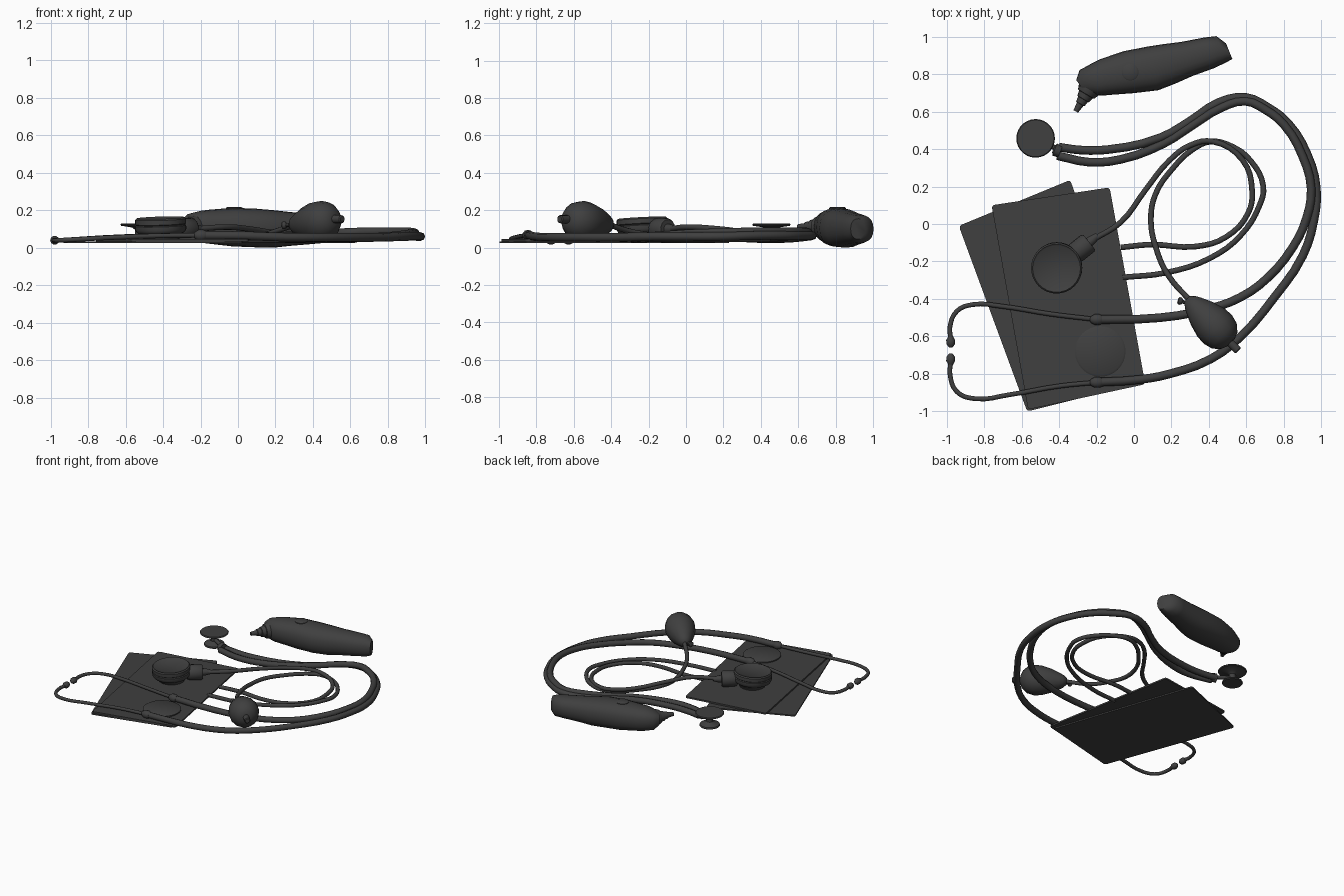
import bpy, bmesh, math
from mathutils import Vector

dark = bpy.data.materials.new("dark_grey")
dark.diffuse_color = (0.05, 0.05, 0.05, 1)


def finish(name, mesh, angle=40):
    ob = bpy.data.objects.new(name, mesh)
    bpy.context.collection.objects.link(ob)
    mesh.materials.clear()
    mesh.materials.append(dark)
    bpy.ops.object.select_all(action='DESELECT')
    ob.select_set(True)
    bpy.context.view_layer.objects.active = ob
    bpy.ops.object.shade_smooth_by_angle(angle=math.radians(angle))
    return ob


def skin(name, rings, angle=40):
    """Skin closed rings of points and cap both ends."""
    bm = bmesh.new()
    vs = [[bm.verts.new(p) for p in r] for r in rings]
    n = len(rings[0])
    for a, b in zip(vs, vs[1:]):
        for i in range(n):
            j = (i + 1) % n
            bm.faces.new((a[i], a[j], b[j], b[i]))
    bm.faces.new(vs[0][::-1])
    bm.faces.new(vs[-1])
    bmesh.ops.recalc_face_normals(bm, faces=bm.faces)
    me = bpy.data.meshes.new(name)
    bm.to_mesh(me)
    bm.free()
    return finish(name, me, angle)


def lathe(name, base, axis, profile, n=24, angle=40):
    """Turn (radius, distance) pairs around an axis."""
    q = Vector((0, 0, 1)).rotation_difference(Vector(axis).normalized())
    rings = [[Vector(base) + q @ Vector((r * math.cos(t), r * math.sin(t), h))
              for t in (2 * math.pi * i / n for i in range(n))] for r, h in profile]
    return skin(name, rings, angle)


def tube(name, pts, radius, res=4):
    cu = bpy.data.curves.new(name, 'CURVE')
    cu.dimensions = '3D'
    cu.resolution_u = res
    cu.bevel_depth = radius
    cu.bevel_resolution = 2
    cu.use_fill_caps = True
    sp = cu.splines.new('BEZIER')
    sp.bezier_points.add(len(pts) - 1)
    for bp, p in zip(sp.bezier_points, pts):
        bp.co = p
        bp.handle_left_type = bp.handle_right_type = 'AUTO'
    tmp = bpy.data.objects.new(name + "_path", cu)
    bpy.context.collection.objects.link(tmp)
    dg = bpy.context.evaluated_depsgraph_get()
    me = bpy.data.meshes.new_from_object(tmp.evaluated_get(dg))
    bpy.data.objects.remove(tmp)
    return finish(name, me, 60)


def sheet(name, outline, z0, z1):
    ob = skin(name, [[(x, y, z) for x, y in outline] for z in (z0, z1)])
    bm = bmesh.new()
    bm.from_mesh(ob.data)
    corners = [e for e in bm.edges if abs(e.verts[0].co.z - e.verts[1].co.z) > 0.005]
    bmesh.ops.bevel(bm, geom=corners, offset=0.015, segments=2, affect='EDGES', profile=0.5)
    bm.to_mesh(ob.data)
    bm.free()


# Folded cuff: lower and upper layers, fastening strip and bladder bump
sheet("cuff_lower_layer", [(-.935, -.01), (-.34, .235), (.03, -.85), (-.57, -1)], .024, .034)
sheet("cuff_upper_layer", [(-.76, .10), (-.13, .195), (.06, -.855), (-.565, -.99)], .034, .046)
lathe("cuff_round_patch", (-.18, -.68, .04), (0, 0, 1), [(.135, 0), (.135, .014), (.125, .02)], 32)

# Pressure gauge with its port block
lathe("gauge", (-.41, -.23, .042), (-.03, -.05, 1),
      [(.09, 0), (.10, .025), (.128, .04), (.136, .055), (.136, .075), (.13, .08),
       (.136, .085), (.136, .11), (.128, .118), (.12, .112)], 32)
lathe("gauge_port", (-.325, -.165, .10), (.78, .62, 0), [(.05, 0), (.058, .02), (.058, .10), (.05, .11)], 12)
lathe("gauge_nozzle", (-.24, -.098, .10), (.78, .62, 0), [(.028, 0), (.024, .03), (.016, .06)], 10)

# Air hoses: cuff to gauge and cuff to bulb
tube("gauge_hose", [(-.07, -.125, .04), (.09, -.11, .04), (.33, -.12, .04), (.49, -.07, .04),
                    (.61, .06, .04), (.63, .18, .045), (.58, .34, .05), (.42, .44, .06),
                    (.30, .42, .07), (.19, .34, .08), (.06, .18, .10), (-.07, .01, .11),
                    (-.22, -.085, .10)], .015)
tube("bulb_hose", [(-.06, -.285, .04), (.17, -.26, .04), (.41, -.18, .045), (.57, -.06, .045),
                   (.67, .10, .045), (.69, .20, .045), (.62, .34, .045), (.52, .415, .045),
                   (.41, .44, .045), (.31, .395, .045), (.21, .30, .045), (.115, .16, .045),
                   (.09, .02, .045), (.115, -.12, .06), (.18, -.27, .08), (.31, -.42, .125)], .015)

# Squeeze bulb with end valve and release knob
lathe("squeeze_bulb", (.285, -.40, .12), (.70, -.70, .10),
      [(.022, 0), (.045, .025), (.058, .05), (.085, .11), (.105, .18), (.108, .23),
       (.095, .28), (.065, .315), (.03, .33)], 14, 60)
lathe("bulb_end_valve", (.50, -.62, .152), (.7, -.7, 0), [(.022, 0), (.022, .075), (.016, .08)], 10)
lathe("release_knob_stem", (.30, -.425, .12), (-1, .25, 0), [(.010, 0), (.010, .05)], 8)
lathe("release_knob", (.258, -.414, .12), (-1, .25, 0), [(.014, 0), (.02, .008), (.02, .02), (.013, .025)], 10)

# Stethoscope rubber tubes, metal ear tubes and ear tips
outer = [(-.40, .41, .05), (-.29, .395, .05), (-.14, .397, .05), (.14, .46, .05), (.30, .55, .05),
         (.455, .65, .06), (.60, .675, .065), (.71, .625, .065), (.82, .54, .065), (.925, .37, .065),
         (.973, .19, .06), (.96, .02, .06), (.90, -.17, .06), (.75, -.39, .055), (.57, -.60, .055),
         (.41, -.72, .055), (.19, -.80, .058), (.03, -.83, .064), (-.21, -.845, .066)]
inner = [(-.41, .365, .05), (-.24, .33, .05), (-.07, .345, .05), (.16, .43, .055), (.31, .525, .06),
         (.465, .62, .075), (.595, .655, .082), (.70, .61, .085), (.80, .53, .085), (.90, .36, .085),
         (.945, .19, .08), (.92, .03, .075), (.85, -.12, .065), (.71, -.29, .055), (.57, -.39, .055),
         (.41, -.45, .055), (.14, -.50, .06), (-.21, -.51, .066)]
tube("stethoscope_tube_outer", outer, .023, 3)
tube("stethoscope_tube_inner", inner, .023, 3)
sides = {"near": ([(-.20, -.845, .066), (-.40, -.865, .064), (-.66, -.91, .055), (-.85, -.932, .045),
                   (-.945, -.895, .04), (-.982, -.80, .04), (-.978, -.74, .04)], 1),
         "far": ([(-.20, -.51, .066), (-.45, -.48, .064), (-.70, -.44, .055), (-.86, -.43, .045),
                  (-.945, -.465, .04), (-.982, -.55, .04), (-.978, -.61, .04)], -1)}
for side, (path, d) in sides.items():
    tube("ear_tube_" + side, path, .0125)
    x, y, z = path[0]
    lathe("ear_tube_joint_" + side, (x + .03, y, z), (-1, 0, 0),
          [(.023, 0), (.03, .015), (.03, .04), (.018, .06), (.012, .065)], 10, 60)
    lathe("ear_tip_" + side, path[-1], (.0, d, 0),
          [(.013, -.01), (.024, .01), (.023, .03), (.013, .045), (.008, .05)], 10, 60)

# Double-sided chest piece and the stem to its tubes
lathe("chest_piece", (-.525, .457, .025), (0, 0, 1),
      [(.07, 0), (.074, .006), (.07, .014), (.035, .024), (.024, .035), (.024, .07),
       (.04, .083), (.098, .092), (.103, .098), (.098, .104)], 28)
lathe("chest_piece_stem", (-.52, .455, .07), (.12, -.06, -.012), [(.014, 0), (.014, .12)], 10)
lathe("tube_fork", (-.43, .40, .058), (.9, -.35, 0), [(.018, 0), (.035, .008), (.032, .04)], 10)

# Handheld ear thermometer: lofted body and stepped probe
rings = []
for x, y, w, z, h, slant in [(-.285, .735, .04, .115, .04, 35), (-.255, .755, .075, .112, .07, 28),
                             (-.20, .77, .09, .112, .085, 18), (-.16, .783, .098, .112, .09, 15),
                             (-.03, .81, .115, .11, .103, 13), (.10, .83, .12, .105, .103, 14),
                             (.19, .855, .11, .10, .10, 18), (.28, .88, .096, .10, .09, 18),
                             (.40, .913, .086, .10, .08, 18), (.465, .932, .075, .10, .074, 20),
                             (.508, .922, .045, .10, .055, 22)]:
    a = math.radians(slant)
    ring = []
    for i in range(20):
        t = 2 * math.pi * i / 20
        c, s = (math.copysign(abs(f(t)) ** .85, f(t)) for f in (math.cos, math.sin))
        ring.append((x - math.sin(a) * w * c, y + math.cos(a) * w * c, max(0, z + h * s)))
    rings.append(ring)
skin("thermometer_body", rings, 50)
lathe("thermometer_probe", (-.225, .745, .112), (-.08, -.135, 0),
      [(.065, 0), (.058, .04), (.05, .06), (.042, .062), (.036, .09), (.03, .092),
       (.026, .12), (.02, .122), (.014, .168)], 14)
lathe("thermometer_button", (-.02, .81, .19), (0, 0, 1), [(.045, 0), (.045, .022), (.038, .027)], 16)
